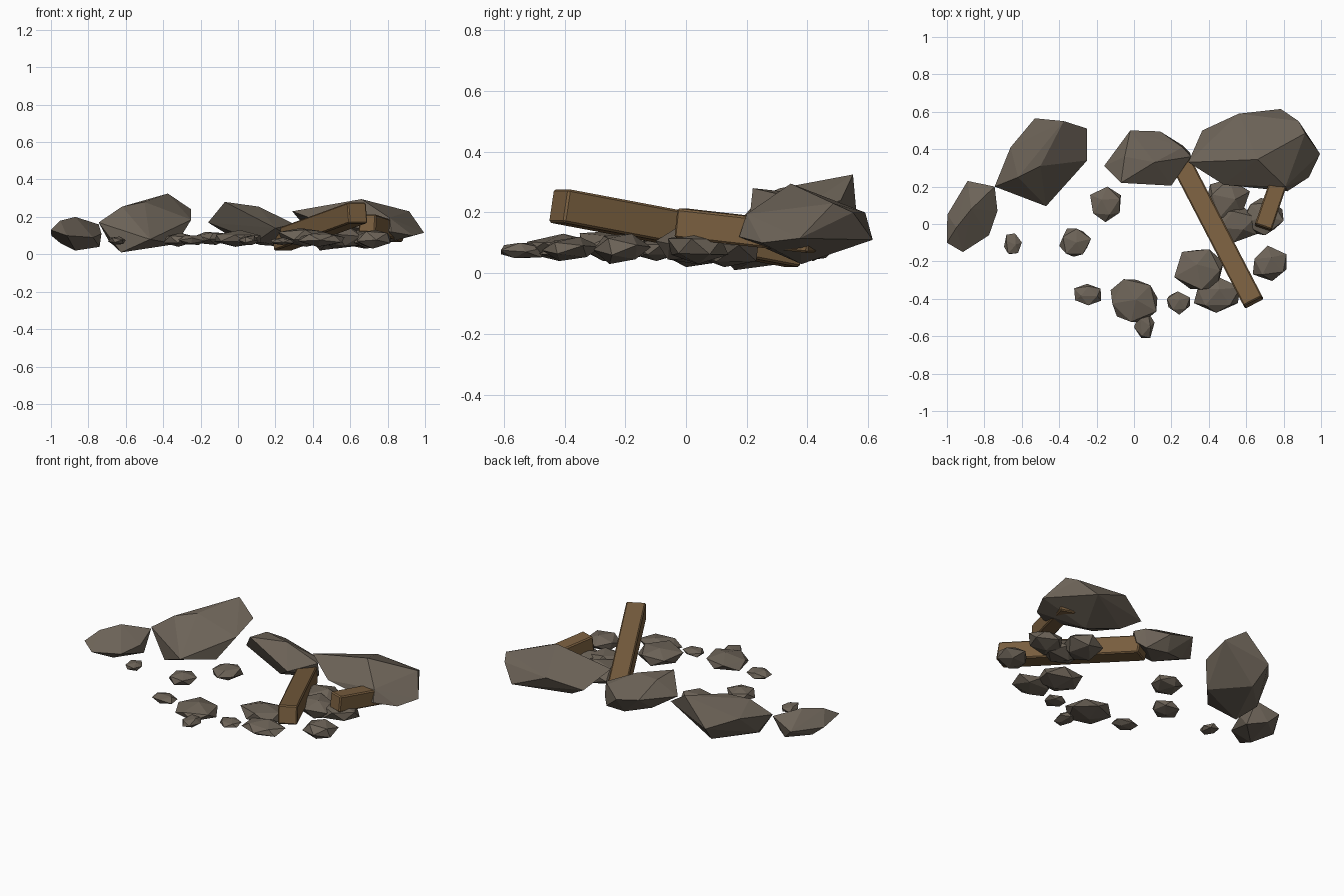
import bpy, bmesh, random
from mathutils import Vector, Matrix

if "Cube" in bpy.data.objects:
    bpy.data.objects.remove(bpy.data.objects["Cube"])


def material(name, rgb):
    m = bpy.data.materials.new(name)
    m.diffuse_color = (*rgb, 1)
    m.use_nodes = True
    m.node_tree.nodes["Principled BSDF"].inputs["Base Color"].default_value = m.diffuse_color
    return m


STONE = material("grey brown stone", (0.150, 0.124, 0.096))
WOOD = material("old brown wood", (0.195, 0.115, 0.050))


def finish(bm, name, mat):
    bmesh.ops.recalc_face_normals(bm, faces=bm.faces)
    me = bpy.data.meshes.new(name)
    bm.to_mesh(me)
    bm.free()
    me.materials.append(mat)
    ob = bpy.data.objects.new(name, me)
    bpy.context.collection.objects.link(ob)
    return ob


def hull_rock(name, points):
    """Faceted boulder: convex hull of its corner points."""
    bm = bmesh.new()
    for p in points:
        bm.verts.new(p)
    bmesh.ops.convex_hull(bm, input=bm.verts[:])
    loose = [v for v in bm.verts if not v.link_faces]
    bmesh.ops.delete(bm, geom=loose, context='VERTS')
    return finish(bm, name, STONE)


def small_rock(name, x0, x1, y0, y1, z0, z1, seed):
    """Jittered icosahedron stretched to fill a box."""
    rnd = random.Random(seed)
    bm = bmesh.new()
    bmesh.ops.create_icosphere(bm, subdivisions=1, radius=1)
    rot = Matrix.Rotation(rnd.uniform(0, 6.28), 3, 'Z') @ Matrix.Rotation(rnd.uniform(0, 0.6), 3, 'X')
    pts = [rot @ (v.co * rnd.uniform(0.88, 1.1)) for v in bm.verts]
    bm.free()
    lo = [min(p[i] for p in pts) for i in range(3)]
    hi = [max(p[i] for p in pts) for i in range(3)]
    a, b = (x0, y0, z0), (x1, y1, z1)
    return hull_rock(name, [[a[i] + (p[i] - lo[i]) / (hi[i] - lo[i]) * (b[i] - a[i])
                             for i in range(3)] for p in pts])


def beam(name, start, end, width, height):
    """Square timber with softened edges between two end centres."""
    s, e = Vector(start), Vector(end)
    d = e - s
    y = d.normalized()
    x = y.cross(Vector((0, 0, 1))).normalized()
    z = x.cross(y)
    frame = Matrix((x, y, z)).transposed().to_4x4()
    bm = bmesh.new()
    bmesh.ops.create_cube(bm, size=1)
    bmesh.ops.scale(bm, vec=(width, d.length, height), verts=bm.verts)
    bmesh.ops.bevel(bm, geom=bm.edges[:], offset=0.007, segments=1, affect='EDGES')
    bmesh.ops.transform(bm, matrix=Matrix.Translation((s + e) / 2) @ frame, verts=bm.verts)
    return finish(bm, name, WOOD)


# Four large boulders along the back
hull_rock("boulder_far_left", [
    (-.89, .23, .11), (-.745, .2, .16), (-.73, .07, .11), (-.775, -.06, .09), (-.915, -.15, .10),
    (-1, -.10, .13), (-.998, .05, .10), (-.95, -.02, .18), (-.87, .08, .20),
    (-.87, .0, .02), (-.74, .12, .04), (-.83, .2, .05), (-.95, .1, .06)])
hull_rock("boulder_left", [
    (-.745, .2, .17), (-.66, .41, .20), (-.53, .565, .16), (-.375, .55, .325), (-.25, .51, .24),
    (-.25, .34, .185), (-.33, .255, .055), (-.47, .095, .08), (-.50, .31, .28), (-.62, .25, .255),
    (-.625, .16, .01), (-.69, .27, .07), (-.39, .30, .06), (-.50, .46, .05)])
hull_rock("boulder_middle", [
    (-.16, .31, .17), (-.02, .50, .18), (.14, .495, .14), (.26, .41, .17), (.305, .36, .16),
    (.20, .205, .14), (-.07, .22, .28), (.11, .33, .255), (-.05, .36, .265), (-.03, .38, .09),
    (.10, .28, .07), (.30, .38, .08), (.12, .44, .05), (.26, .42, .04)])
hull_rock("boulder_right", [
    (.29, .33, .23), (.365, .50, .14), (.56, .59, .20), (.785, .615, .11), (.88, .55, .20),
    (.915, .485, .23), (.995, .375, .115), (.935, .25, .10), (.81, .20, .195), (.48, .21, .16),
    (.66, .345, .295), (.68, .38, .03), (.82, .175, .12), (.48, .45, .07)])

# Small stones scattered in front: x range, y range, z range
stones = [
    (-.695, -.60, -.16, -.05, .05, .095),
    (-.40, -.23, -.175, -.025, .04, .115),
    (-.235, -.07, .01, .20, .05, .12),
    (-.32, -.175, -.435, -.32, .05, .10),
    (-.125, .125, -.525, -.295, .04, .13),
    (.0, .11, -.61, -.47, .05, .10),
    (.175, .30, -.485, -.36, .05, .09),
    (.215, .48, -.35, -.135, .04, .14),
    (.32, .57, -.475, -.28, .04, .12),
    (.635, .815, -.305, -.115, .03, .13),
    (.38, .62, .02, .24, .02, .15),
    (.44, .66, -.10, .10, .03, .15),
    (.58, .80, -.06, .14, .03, .14)]
for i, box in enumerate(stones):
    small_rock(f"small_stone_{i + 1}", *box, seed=i + 3)

# Two fallen timbers
beam("long_timber", (.64, -.42, .222), (.235, .36, .075), .112, .112)
beam("short_timber", (.69, -.02, .165), (.84, .42, .115), .095, .098)
